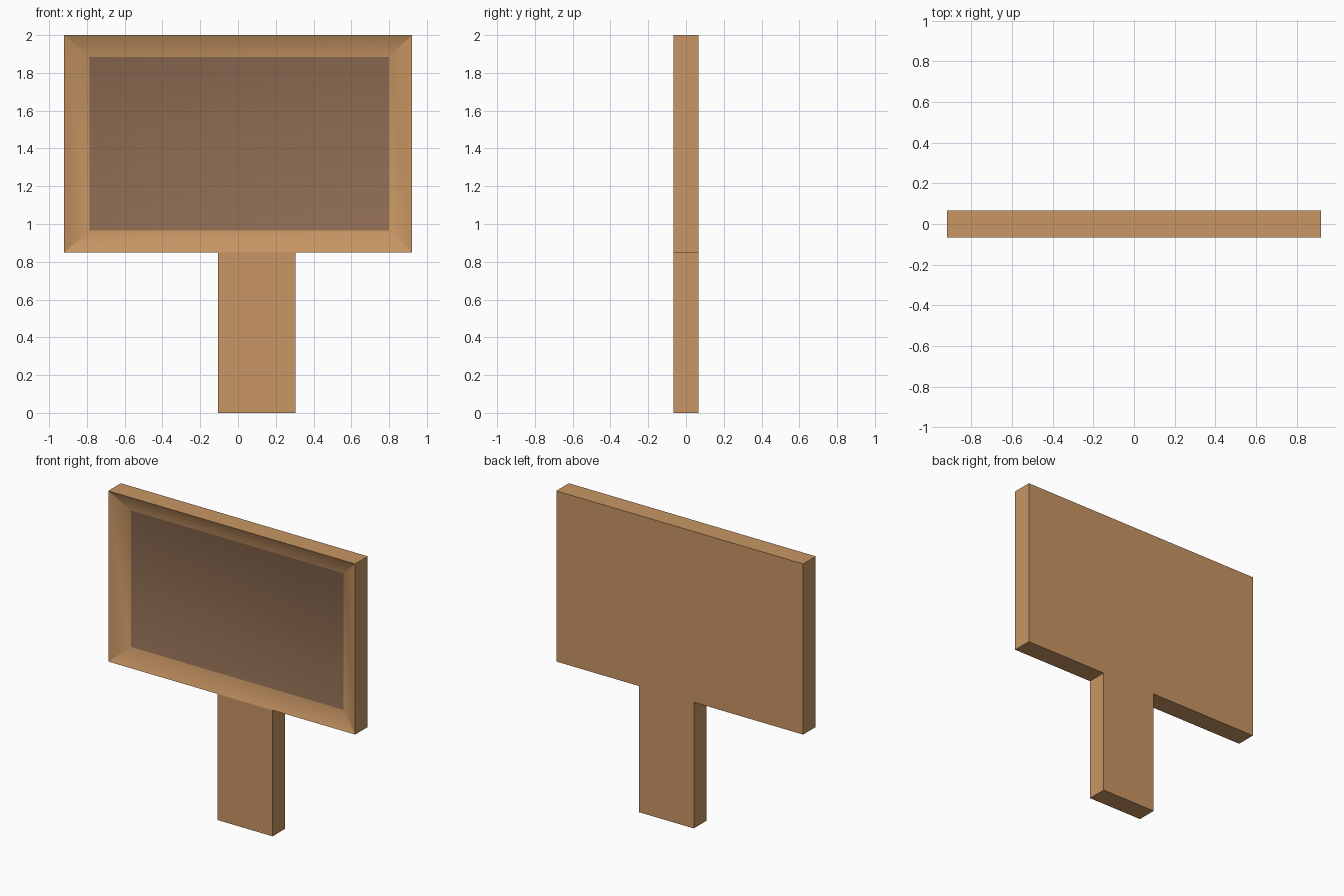
import bpy
import bmesh

# Remove the default cube
cube = bpy.data.objects.get("Cube")
if cube:
    bpy.data.objects.remove(cube, do_unlink=True)

HALF_DEPTH = 0.067
RECESS = 0.05


def make_material(name, colour):
    mat = bpy.data.materials.new(name)
    mat.use_nodes = True
    mat.diffuse_color = colour
    bsdf = next(n for n in mat.node_tree.nodes if n.type == "BSDF_PRINCIPLED")
    bsdf.inputs["Base Color"].default_value = colour
    bsdf.inputs["Roughness"].default_value = 0.8
    return mat


wood = make_material("light wood", (0.578, 0.305, 0.127, 1))
panel = make_material("dark brown panel", (0.275, 0.153, 0.086, 1))


def stacked_rects(name, rects, materials):
    """Bridge rectangles (x0, x1, z0, z1, y) from back to front and cap both ends."""
    bm = bmesh.new()
    rings = []
    for x0, x1, z0, z1, y in rects:
        corners = ((x0, z0), (x1, z0), (x1, z1), (x0, z1))
        rings.append([bm.verts.new((x, y, z)) for x, z in corners])
    for a, b in zip(rings, rings[1:]):
        for i in range(4):
            j = (i + 1) % 4
            bm.faces.new((a[i], a[j], b[j], b[i]))
    bm.faces.new(rings[0])
    front = bm.faces.new(rings[-1])
    front.material_index = len(materials) - 1
    bmesh.ops.recalc_face_normals(bm, faces=bm.faces)
    mesh = bpy.data.meshes.new(name)
    bm.to_mesh(mesh)
    bm.free()
    for mat in materials:
        mesh.materials.append(mat)
    obj = bpy.data.objects.new(name, mesh)
    bpy.context.collection.objects.link(obj)
    return obj


# Board: slab whose frame slopes softly inward to a recessed dark panel
board = stacked_rects("sign_board", [
    (-0.92, 0.92, 0.85, 2.0, HALF_DEPTH),
    (-0.92, 0.92, 0.85, 2.0, -HALF_DEPTH),
    (-0.785, 0.80, 0.965, 1.885, RECESS - HALF_DEPTH),
], [wood, panel])

# Post: plain block flush with the board, set off centre
post = stacked_rects("post", [
    (-0.105, 0.305, 0.0, 0.85, HALF_DEPTH),
    (-0.105, 0.305, 0.0, 0.85, -HALF_DEPTH),
], [wood])

# Soft shading on the sloping frame, crisp outer edges
bpy.ops.object.select_all(action="DESELECT")
board.select_set(True)
bpy.context.view_layer.objects.active = board
bpy.ops.object.shade_smooth_by_angle()
